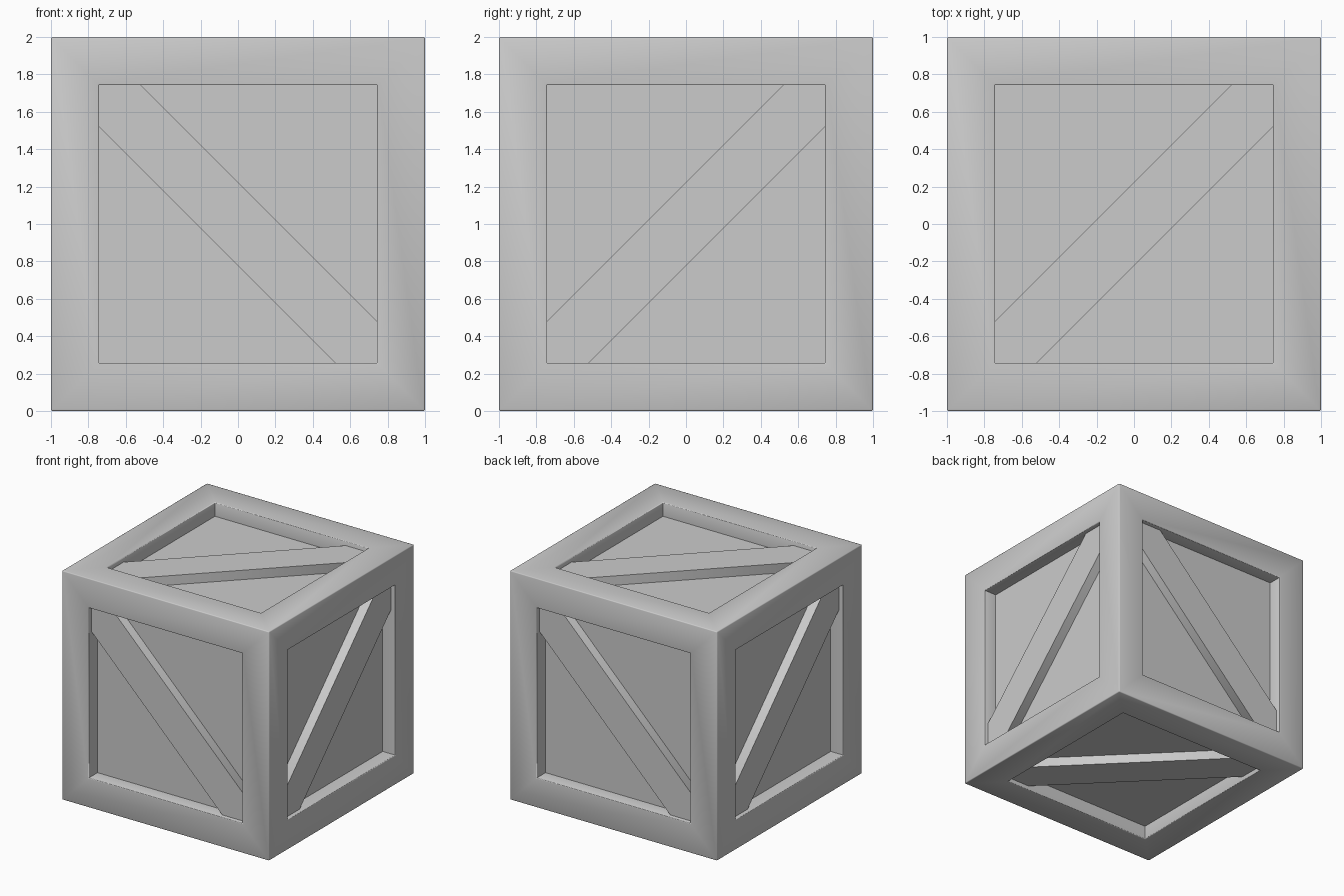
import bpy, bmesh
from math import radians
from mathutils import Matrix

if "Cube" in bpy.data.objects:
    bpy.data.objects.remove(bpy.data.objects["Cube"])

OPEN = 0.742      # half size of each recessed opening
DEPTH = 0.122     # recess depth
BRACE_TOP = 0.96  # distance of brace face from crate centre
CUT = 0.222       # brace half width measured along the opening edge


def finish(name, bm, matrix):
    mesh = bpy.data.meshes.new(name)
    bmesh.ops.recalc_face_normals(bm, faces=bm.faces)
    bm.to_mesh(mesh)
    bm.free()
    mesh.transform(matrix)
    obj = bpy.data.objects.new(name, mesh)
    bpy.context.collection.objects.link(obj)
    bpy.ops.object.select_all(action='DESELECT')
    bpy.context.view_layer.objects.active = obj
    obj.select_set(True)
    bpy.ops.object.shade_smooth_by_angle(angle=radians(50))
    return obj


centre = Matrix.Translation((0, 0, 1))

# Crate body: cube with a recessed panel on all six sides
bm = bmesh.new()
bmesh.ops.create_cube(bm, size=2)
panels = list(bm.faces)
bmesh.ops.inset_individual(bm, faces=panels, thickness=1 - OPEN, use_even_offset=True)
for f in bmesh.ops.extrude_discrete_faces(bm, faces=panels)["faces"]:
    bmesh.ops.translate(bm, verts=f.verts, vec=-f.normal * DEPTH)
bm.normal_update()
# Soften the outer edges and the rims of the openings
edges = [e for e in bm.edges if e.is_convex and e.calc_face_angle(0) > 0.5]
bmesh.ops.bevel(bm, geom=edges, offset=0.008, segments=2, profile=0.5, affect='EDGES')
finish("crate_body", bm, centre)


# Diagonal brace: modelled on the front, then turned to its side
def brace(name, rotation, rising):
    s = -1 if rising else 1
    o = OPEN + 0.004
    outline = [(-o, o), (-o, o - CUT), (o - CUT, -o), (o, -o), (o, CUT - o), (CUT - o, o)]
    bm = bmesh.new()
    face = bm.faces.new([bm.verts.new((s * u, -BRACE_TOP, v)) for u, v in outline])
    ext = bmesh.ops.extrude_face_region(bm, geom=[face], use_keep_orig=True)
    back = [g for g in ext["geom"] if isinstance(g, bmesh.types.BMVert)]
    bmesh.ops.translate(bm, verts=back, vec=(0, BRACE_TOP - 1 + DEPTH + 0.01, 0))
    finish(name, bm, centre @ rotation)


def turn(angle, axis):
    return Matrix.Rotation(radians(angle), 4, axis)


brace("front_brace", turn(0, 'Z'), False)
brace("back_brace", turn(180, 'Z'), False)
brace("right_brace", turn(90, 'Z'), True)
brace("left_brace", turn(-90, 'Z'), True)
brace("top_brace", turn(-90, 'X'), True)
brace("bottom_brace", turn(90, 'X'), True)
